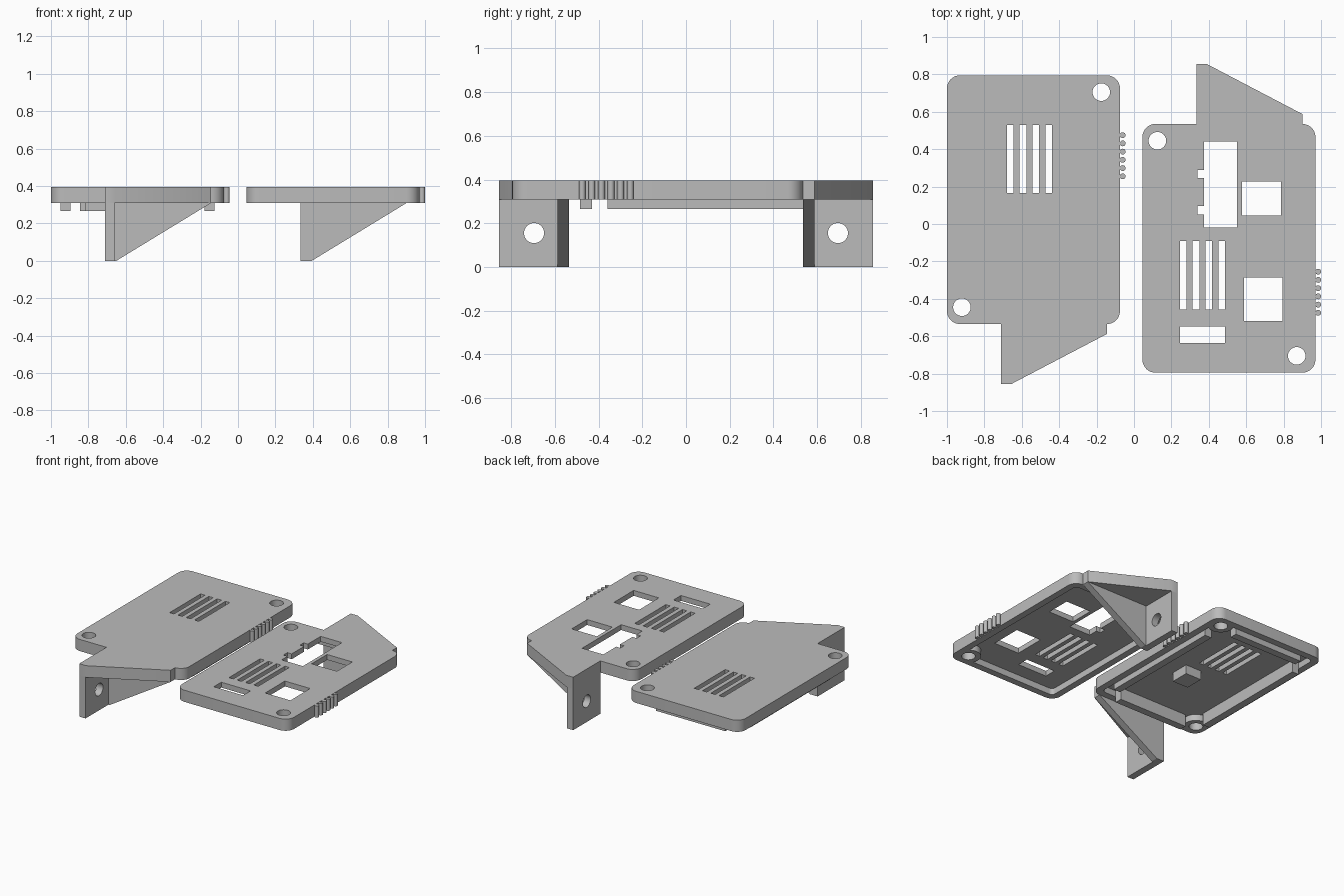
import bpy, bmesh, math
from mathutils import Vector

cube = bpy.data.objects.get("Cube")
if cube:
    bpy.data.objects.remove(cube, do_unlink=True)

grey = bpy.data.materials.new("grey_plastic")
grey.use_nodes = True
colour = (0.5, 0.5, 0.5, 1)
grey.diffuse_color = colour
grey.node_tree.nodes["Principled BSDF"].inputs["Base Color"].default_value = colour

TOP, FLOOR, RIM, LIP = 0.395, 0.355, 0.308, 0.265
X0, X1, Y0, Y1 = 0.045, 0.97, -0.795, 0.535
WALL = 0.05
POSTS = [(0.125, 0.445), (0.87, -0.705)]


def prism(name, pts, lo, hi, axis="z"):
    """Extrude a flat outline along one axis."""
    place = {"z": lambda a, b, h: (a, b, h),
             "y": lambda a, b, h: (a, h, b),
             "x": lambda a, b, h: (h, a, b)}[axis]
    bm = bmesh.new()
    face = bm.faces.new([bm.verts.new(place(a, b, lo)) for a, b in pts])
    new = bmesh.ops.extrude_face_region(bm, geom=[face])["geom"]
    shift = Vector(place(0, 0, hi - lo))
    bmesh.ops.translate(bm, vec=shift, verts=[v for v in new if isinstance(v, bmesh.types.BMVert)])
    bmesh.ops.recalc_face_normals(bm, faces=bm.faces)
    mesh = bpy.data.meshes.new(name)
    bm.to_mesh(mesh)
    bm.free()
    mesh.materials.append(grey)
    obj = bpy.data.objects.new(name, mesh)
    bpy.context.collection.objects.link(obj)
    return obj


def rect(x0, x1, y0, y1):
    return [(x0, y0), (x1, y0), (x1, y1), (x0, y1)]


def circle(x, y, r, n=32):
    return [(x + r * math.cos(math.tau * i / n), y + r * math.sin(math.tau * i / n)) for i in range(n)]


def rounded(x0, x1, y0, y1, r, n=8):
    centres = [(x1 - r, y1 - r), (x0 + r, y1 - r), (x0 + r, y0 + r), (x1 - r, y0 + r)]
    return [(cx + r * math.cos((q + i / n) * math.pi / 2), cy + r * math.sin((q + i / n) * math.pi / 2))
            for q, (cx, cy) in enumerate(centres) for i in range(n + 1)]


def cut(obj, cutter):
    """Subtract the cutter, then remove it."""
    mod = obj.modifiers.new("cut", "BOOLEAN")
    mod.operation, mod.solver, mod.object = "DIFFERENCE", "EXACT", cutter
    bpy.context.view_layer.objects.active = obj
    bpy.ops.object.modifier_apply(modifier=mod.name)
    bpy.data.objects.remove(cutter, do_unlink=True)


def finish(obj, left_half):
    """Round parts are smooth; the second shell is the mirrored, shifted copy."""
    bm = bmesh.new()
    bm.from_mesh(obj.data)
    if left_half:
        for v in bm.verts:
            v.co.x -= 1.045
            v.co.y *= -1
        bmesh.ops.reverse_faces(bm, faces=bm.faces)
    bm.to_mesh(obj.data)
    bm.free()
    bpy.ops.object.select_all(action="DESELECT")
    obj.select_set(True)
    bpy.context.view_layer.objects.active = obj
    bpy.ops.object.shade_smooth_by_angle(angle=math.radians(30))


def shell(prefix, openings, left_half):
    # Hollow tray with two corner screw posts
    tray = prism(prefix + "_tray", rounded(X0, X1, Y0, Y1, 0.07), RIM, TOP)
    cavity = prism("cavity", rounded(X0 + WALL, X1 - WALL, Y0 + WALL, Y1 - WALL, 0.03), RIM - 0.1, FLOOR)
    for x, y in POSTS:
        cut(cavity, prism("post", circle(x, y, 0.085), RIM - 0.2, TOP))
    cut(tray, cavity)
    for x, y in POSTS:
        cut(tray, prism("screw_hole", circle(x, y, 0.047), RIM - 0.1, TOP + 0.1))
    for outline in openings:
        cut(tray, prism("opening", outline, RIM - 0.1, TOP + 0.1))
    parts = [tray]

    # Finger grip ridges on the long side
    for i in range(6):
        parts.append(prism(f"{prefix}_grip_ridge_{i + 1}",
                           circle(X1 + 0.0145, -0.255 - i * 0.044, 0.0155, 16), RIM, TOP))

    # Mounting bracket: shelf, drilled plate and triangular gusset
    parts.append(prism(prefix + "_bracket_shelf",
                       [(0.333, Y1 - 0.02), (0.9, Y1 - 0.02), (0.9, 0.588), (0.39, 0.855), (0.333, 0.855)], RIM, TOP))
    plate = prism(prefix + "_bracket_plate", rect(Y1, 0.855, 0, RIM), 0.333, 0.385, "x")
    cut(plate, prism("mount_hole", circle(0.695, 0.155, 0.046), 0.2, 0.5, "x"))
    parts.append(plate)
    parts.append(prism(prefix + "_bracket_gusset",
                       [(0.384, 0), (0.395, 0), (0.9, RIM), (0.384, RIM)], Y1, 0.587, "y"))

    # Locating lips and inner pad belong to the lid only
    if left_half:
        a, b, c, d = X0 + WALL, X1 - WALL, Y0 + WALL, Y1 - WALL
        lips = {"right": rect(a, a + 0.055, -0.6, 0.34), "left": rect(b - 0.055, b, -0.6, 0.36),
                "front": rect(0.23, 0.8, d - 0.055, d), "back": rect(0.2, 0.77, c, c + 0.055)}
        for side, outline in lips.items():
            parts.append(prism(f"{prefix}_{side}_lip", outline, LIP, FLOOR))
        parts.append(prism(prefix + "_inner_pad", rect(0.53, 0.66, -0.09, 0.05), RIM - 0.02, FLOOR))
    for part in parts:
        finish(part, left_half)


def vents(x, y0, y1):
    return [rect(x + i * 0.0685, x + i * 0.0685 + 0.036, y0, y1) for i in range(4)]


# Plain lid with vents
shell("lid", vents(0.365, -0.53, -0.165), True)

# Base with vents and connector windows
windows = [rect(0.375, 0.55, -0.02, 0.44), rect(0.34, 0.4, 0.245, 0.288), rect(0.34, 0.4, 0.05, 0.097),
           rect(0.577, 0.785, 0.045, 0.227), rect(0.587, 0.795, -0.518, -0.285),
           rect(0.245, 0.486, -0.635, -0.547)]
shell("base", vents(0.245, -0.457, -0.09) + windows, False)
